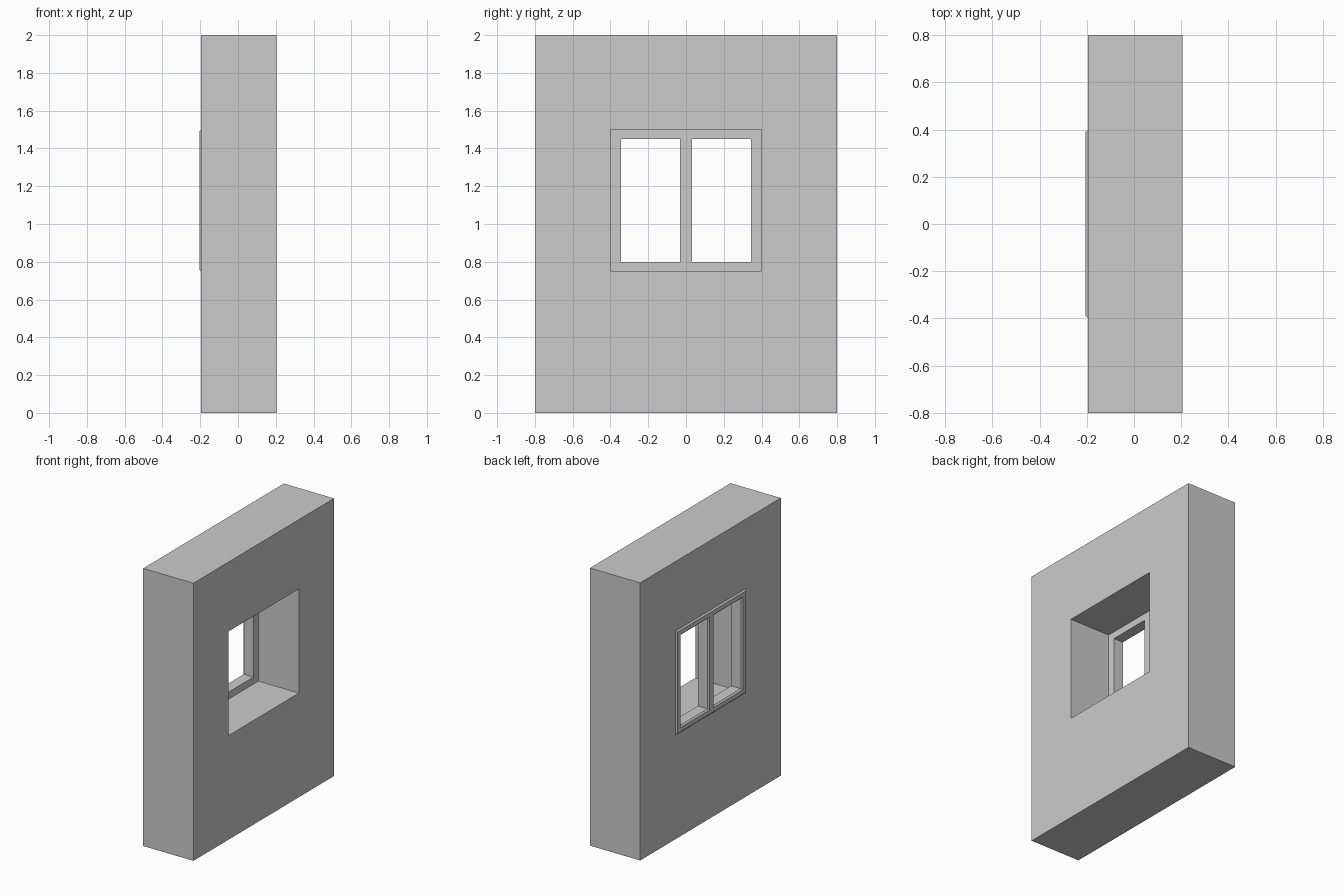
import bpy, bmesh

if "Cube" in bpy.data.objects:
    bpy.data.objects.remove(bpy.data.objects["Cube"])


def panel(name, ys, zs, holes, layers):
    """Grid slab in the YZ plane with open cells, extruded through layers of (x, ys, zs)."""
    bm = bmesh.new()
    x0 = layers[0]
    verts = {(i, j): bm.verts.new((x0, y, z)) for i, y in enumerate(ys) for j, z in enumerate(zs)}
    faces = [bm.faces.new([verts[c] for c in ((i, j), (i + 1, j), (i + 1, j + 1), (i, j + 1))])
             for i in range(len(ys) - 1) for j in range(len(zs) - 1) if (i, j) not in holes]
    for n, layer in enumerate(layers[1:]):
        x, new_ys, new_zs = layer
        geom = bmesh.ops.extrude_face_region(bm, geom=faces, use_keep_orig=(n == 0))["geom"]
        faces = [g for g in geom if isinstance(g, bmesh.types.BMFace)]
        for v in [g for g in geom if isinstance(g, bmesh.types.BMVert)]:
            i = min(range(len(ys)), key=lambda k: abs(ys[k] - v.co.y))
            j = min(range(len(zs)), key=lambda k: abs(zs[k] - v.co.z))
            v.co = (x, new_ys[i], new_zs[j])
    bmesh.ops.recalc_face_normals(bm, faces=bm.faces[:])
    mesh = bpy.data.meshes.new(name)
    bm.to_mesh(mesh)
    bm.free()
    obj = bpy.data.objects.new(name, mesh)
    bpy.context.collection.objects.link(obj)
    return obj


# Thick wall with one rectangular opening
wy, wz = [-0.8, -0.4, 0.4, 0.8], [0, 0.75, 1.5, 2]
panel("wall", wy, wz, {(1, 1)}, [0.205, (-0.195, wy, wz)])

# Two-light window frame, flush in the opening, chamfered where it stands proud
c = 0.01
fy = [-0.4, -0.345, -0.033, 0.033, 0.345, 0.4]
fz = [0.75, 0.80, 1.45, 1.5]
cy = [y + s * c for y, s in zip(fy, (1, -1, 1, -1, 1, -1))]
cz = [z + s * c for z, s in zip(fz, (1, -1, 1, -1))]
panel("window_frame", fy, fz, {(1, 1), (3, 1)},
      [-0.118, (-0.195, fy, fz), (-0.205, cy, cz)])
